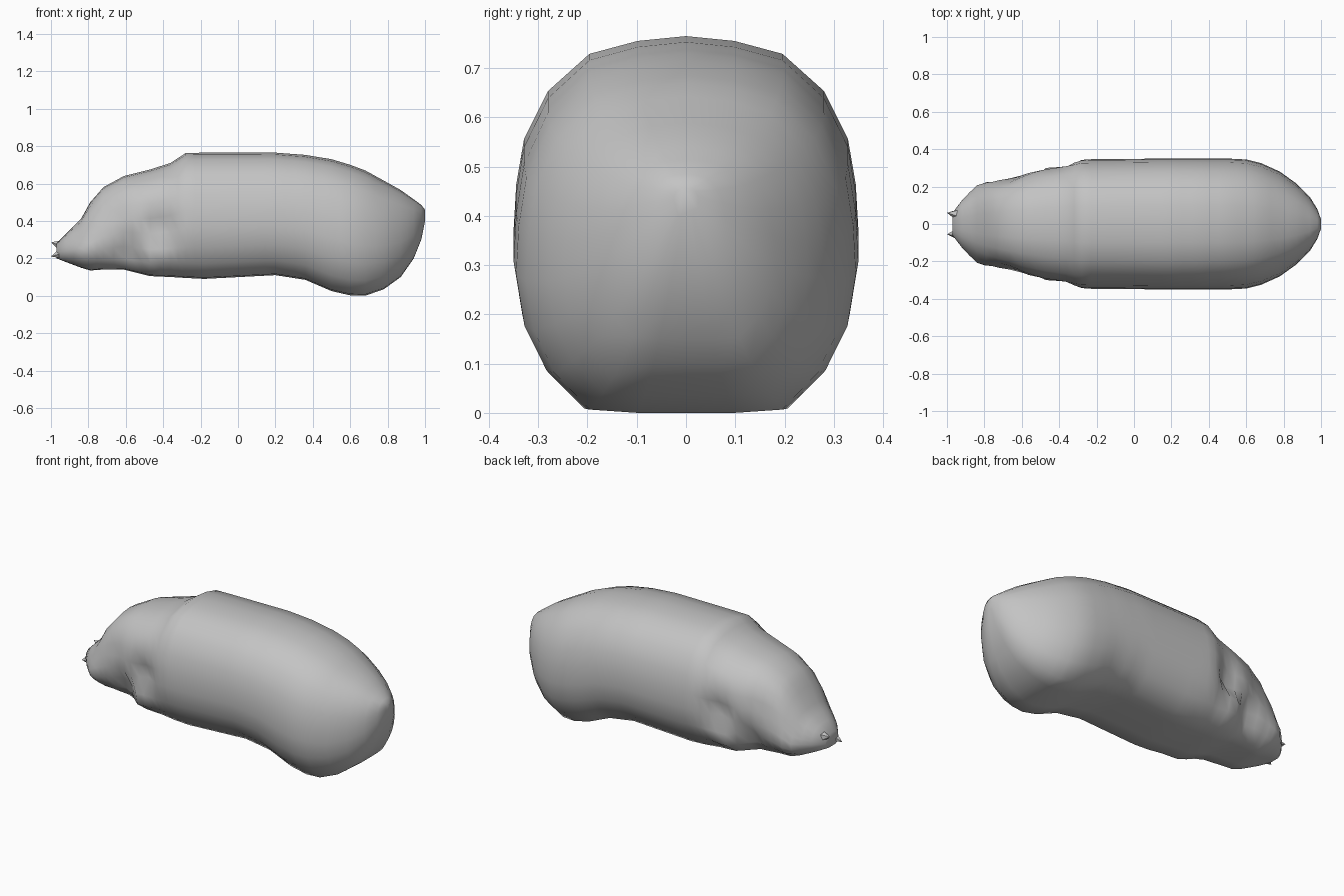
import bpy, math
from mathutils import Vector

cube = bpy.data.objects.get("Cube")
if cube:
    bpy.data.objects.remove(cube)

grey = bpy.data.materials.new("plain grey")
grey.use_nodes = True
GREY = (0.55, 0.55, 0.55, 1)
grey.diffuse_color = GREY
grey.node_tree.nodes["Principled BSDF"].inputs["Base Color"].default_value = GREY


def make_object(name, verts, faces, angle):
    mesh = bpy.data.meshes.new(name)
    mesh.from_pydata(verts, [], faces)
    mesh.materials.append(grey)
    obj = bpy.data.objects.new(name, mesh)
    bpy.context.collection.objects.link(obj)
    bpy.ops.object.select_all(action="DESELECT")
    obj.select_set(True)
    bpy.context.view_layer.objects.active = obj
    bpy.ops.object.mode_set(mode="EDIT")
    bpy.ops.mesh.select_all(action="SELECT")
    bpy.ops.mesh.normals_make_consistent(inside=False)
    bpy.ops.object.mode_set(mode="OBJECT")
    bpy.ops.object.shade_smooth_by_angle(angle=math.radians(angle))
    return obj


# Body stations: x, underside height, top height, half width
stations = [
    (-0.97, 0.2, 0.28, 0.06), (-0.92, 0.18, 0.33, 0.12), (-0.84, 0.15, 0.41, 0.18),
    (-0.79, 0.135, 0.5, 0.21), (-0.72, 0.14, 0.58, 0.24), (-0.61, 0.14, 0.64, 0.275),
    (-0.47, 0.105, 0.675, 0.315), (-0.36, 0.1, 0.71, 0.33), (-0.28, 0.095, 0.763, 0.346),
    (-0.18, 0.09, 0.765, 0.347), (0.2, 0.11, 0.765, 0.35), (0.36, 0.085, 0.753, 0.35),
    (0.5, 0.025, 0.73, 0.35), (0.6, 0.002, 0.7, 0.345), (0.68, 0, 0.67, 0.325),
    (0.78, 0.035, 0.615, 0.28), (0.87, 0.1, 0.565, 0.215), (0.94, 0.2, 0.515, 0.145),
    (0.98, 0.3, 0.485, 0.08), (1, 0.4, 0.46, 0.025),
]

# Half cross-section from belly centre to back centre: width share, height share
half = [(0, 0), (0.3, 0), (0.6, 0.01), (0.82, 0.12), (0.95, 0.25), (1, 0.4), (0.985, 0.54),
        (0.94, 0.68), (0.8, 0.83), (0.56, 0.945), (0.28, 0.985), (0, 1)]
section = half + [(-w, h) for w, h in reversed(half[1:-1])]

# Soft pockets (negative) and lumps (positive) on the cheeks: x, z, radius, depth
folds = [(-0.42, 0.36, 0.08, -0.075), (-0.58, 0.24, 0.07, -0.07), (-0.66, 0.42, 0.1, -0.025),
         (-0.46, 0.18, 0.07, 0.035), (-0.83, 0.22, 0.07, 0.035)]


def shape(x, bottom, top, width, w, h):
    y, z = w * width, bottom + h * (top - bottom)
    if x < -0.2 and w:
        for fx, fz, r, depth in folds:
            y += w * depth * math.exp(-((x - fx) ** 2 + (z - fz) ** 2) / r ** 2)
    return x, y, z


# Refine the stations so the folds have enough rings
rings = [stations[0]]
for a, b in zip(stations, stations[1:]):
    steps = max(1, math.ceil((b[0] - a[0]) / 0.055))
    for i in range(1, steps + 1):
        rings.append(tuple(p + (q - p) * i / steps for p, q in zip(a, b)))

n = len(section)
verts = [shape(*ring, w, h) for ring in rings for w, h in section]
faces = [(r * n + i, r * n + (i + 1) % n, (r + 1) * n + (i + 1) % n, (r + 1) * n + i)
         for r in range(len(rings) - 1) for i in range(n)]
faces += [tuple(range(n)), tuple(range(len(verts) - n, len(verts)))]
make_object("body", verts, faces, 60)


# Small pointed tips on the snout
def spike(name, base, tip, radius, sides=5):
    base, tip = Vector(base), Vector(tip)
    turn = (tip - base).to_track_quat("Z", "Y")
    ring = [base + turn @ Vector((radius * math.cos(k * math.tau / sides),
                                  radius * math.sin(k * math.tau / sides), 0))
            for k in range(sides)]
    sides_f = [(k, (k + 1) % sides, sides) for k in range(sides)]
    make_object(name, ring + [tip], sides_f + [tuple(range(sides))], 40)


spike("right_snout_tip", (-0.9, -0.05, 0.24), (-1, -0.055, 0.21), 0.055)
spike("left_snout_tip", (-0.91, 0.045, 0.26), (-1, 0.06, 0.285), 0.05)
